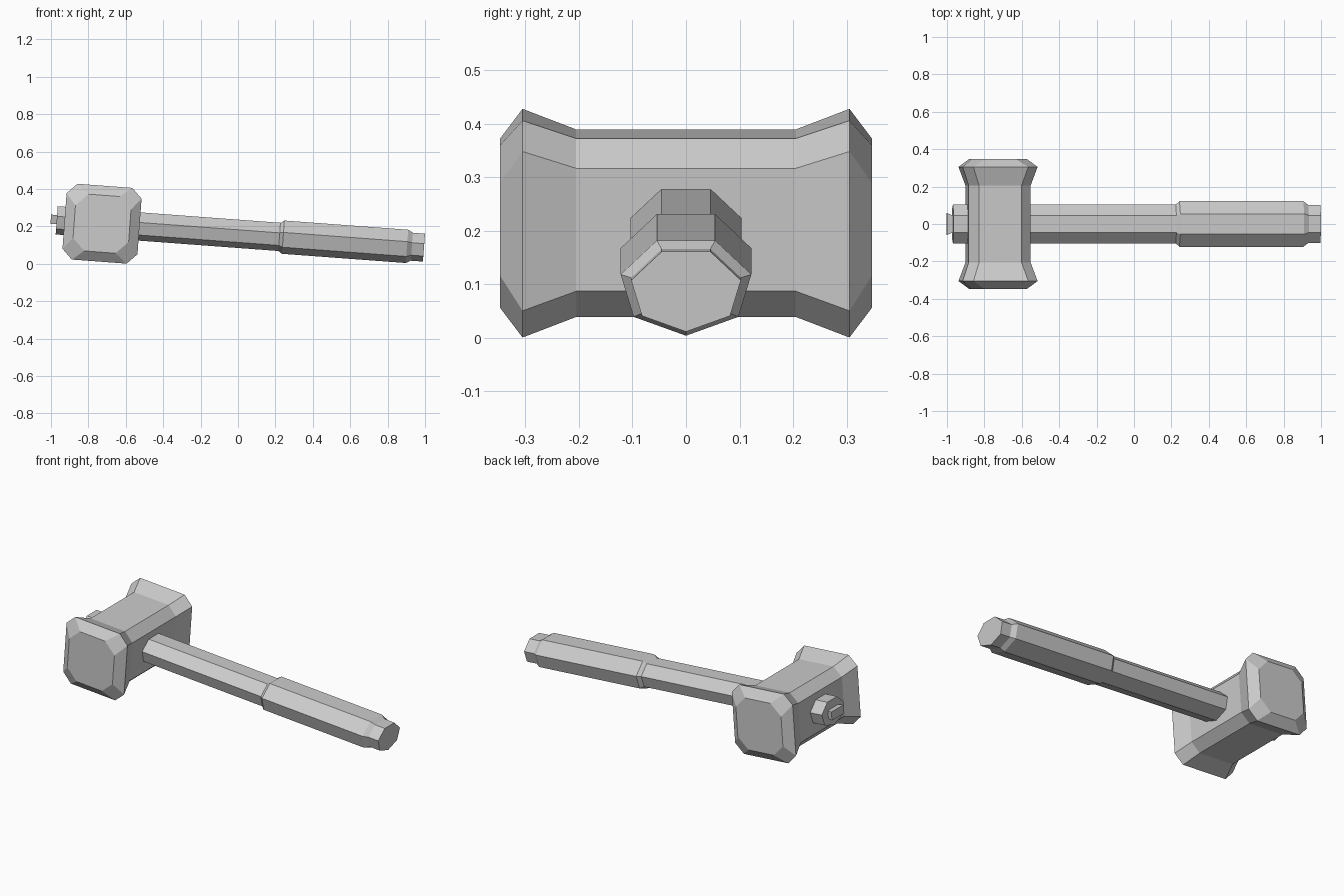
import bpy, bmesh
from math import sin, cos, pi, radians
from mathutils import Matrix, Vector

if "Cube" in bpy.data.objects:
    bpy.data.objects.remove(bpy.data.objects["Cube"])

# The whole hammer lies tilted about the y axis
TILT = Matrix.Translation((0, 0, 0.16)) @ Matrix.Rotation(radians(4.25), 4, 'Y')


def loft(name, rings):
    """Closed skin over a list of equal-length rings of points."""
    bm = bmesh.new()
    loops = [[bm.verts.new(TILT @ Vector(p)) for p in ring] for ring in rings]
    n = len(loops[0])
    for a, b in zip(loops, loops[1:]):
        for i in range(n):
            j = (i + 1) % n
            bm.faces.new((a[i], a[j], b[j], b[i]))
    bm.faces.new(loops[0])
    bm.faces.new(loops[-1])
    bmesh.ops.recalc_face_normals(bm, faces=bm.faces)
    mesh = bpy.data.meshes.new(name)
    bm.to_mesh(mesh)
    bm.free()
    obj = bpy.data.objects.new(name, mesh)
    bpy.context.collection.objects.link(obj)
    return obj


def heptagon(x, r):
    """Flattened seven-sided section, point down."""
    angles = [2 * pi * i / 7 for i in range(7)]
    return [(x, r * sin(a), 0.75 * r * (0.05 - cos(a))) for a in angles]


def octagon(y, hx, hz, c):
    """Chamfered rectangle section of the head."""
    cx = -0.729
    pts = [(hx, hz - c), (hx - c, hz), (c - hx, hz), (-hx, hz - c),
           (-hx, c - hz), (c - hx, -hz), (hx - c, -hz), (hx, c - hz)]
    return [(cx + px, y, pz) for px, pz in pts]


def rectangle(x, hy, hz):
    return [(x, -hy, 0.004 - hz), (x, hy, 0.004 - hz),
            (x, hy, 0.004 + hz), (x, -hy, 0.004 + hz)]


# Flared hammer head
half = [(0.205, 0.166, 0.167, 0.052), (0.305, 0.201, 0.203, 0.054),
        (0.347, 0.149, 0.152, 0.065)]
sections = [(-y, a, b, c) for y, a, b, c in reversed(half)] + half
loft("hammer_head", [octagon(*s) for s in sections])

# Shaft passing through the head, and its butt end
loft("shaft", [heptagon(-0.972, 0.106), heptagon(0.3, 0.106)])

# Thicker grip with a stepped end
loft("grip", [heptagon(x, r) for x, r in
              [(0.222, 0.106), (0.242, 0.125), (0.906, 0.125),
               (0.932, 0.105), (0.997, 0.105)]])

# Wedge driven into the shaft top
loft("wedge", [rectangle(-0.95, 0.037, 0.022), rectangle(-1.004, 0.058, 0.025)])
